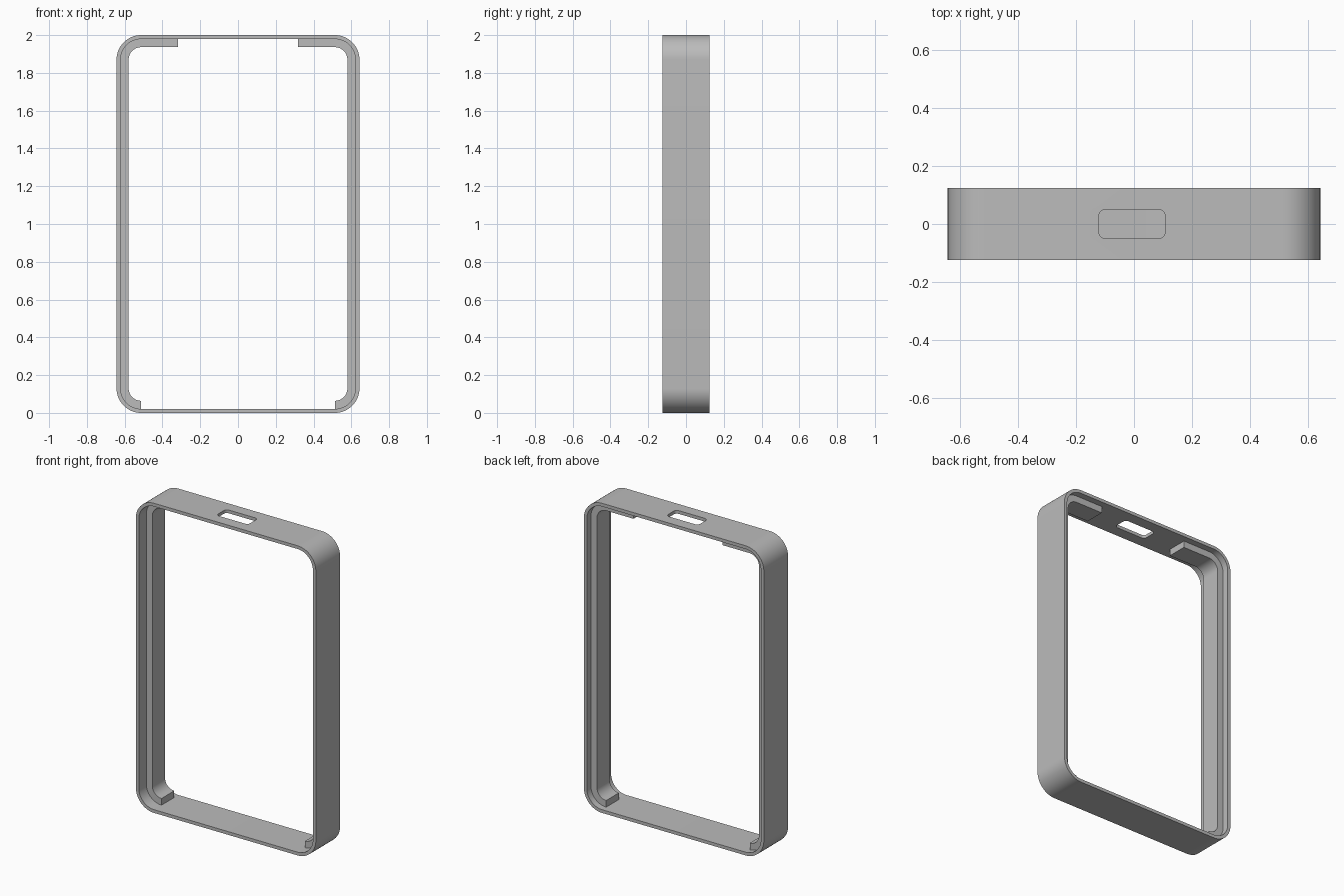
import bpy, bmesh, math

HALF_W, HEIGHT, HALF_D = 0.643, 2.0, 0.124
WALL, LEDGE, RADIUS = 0.021, 0.043, 0.13
SEGMENTS = 16

old = bpy.data.objects.get("Cube")
if old:
    bpy.data.objects.remove(old, do_unlink=True)

grey = bpy.data.materials.new("plain grey")
grey.use_nodes = True
grey.diffuse_color = (0.5, 0.5, 0.5, 1)
grey.node_tree.nodes["Principled BSDF"].inputs["Base Color"].default_value = grey.diffuse_color


def arc(cx, cy, r, start):
    """Quarter circle, counter-clockwise from a start angle in degrees."""
    angles = [math.radians(start + 90 * i / SEGMENTS) for i in range(SEGMENTS + 1)]
    return [(cx + r * math.cos(a), cy + r * math.sin(a)) for a in angles]


def rounded_rect(x0, x1, y0, y1, r):
    return (arc(x1 - r, y0 + r, r, 270) + arc(x1 - r, y1 - r, r, 0)
            + arc(x0 + r, y1 - r, r, 90) + arc(x0 + r, y0 + r, r, 180))


def frame_loop(inset):
    return rounded_rect(-HALF_W + inset, HALF_W - inset, inset, HEIGHT - inset, RADIUS - inset)


def finish(bm, name):
    bmesh.ops.recalc_face_normals(bm, faces=bm.faces)
    mesh = bpy.data.meshes.new(name)
    bm.to_mesh(mesh)
    bm.free()
    obj = bpy.data.objects.new(name, mesh)
    mesh.materials.append(grey)
    bpy.context.collection.objects.link(obj)
    return obj


def band(name, outer, inner, y0, y1, closed):
    """Sweep a rectangular section between two matching outlines in XZ."""
    bm = bmesh.new()
    rings = [[bm.verts.new((x, y, z)) for x, z in loop]
             for loop, y in ((outer, y0), (inner, y0), (inner, y1), (outer, y1))]
    n = len(outer)
    for i in range(n if closed else n - 1):
        j = (i + 1) % n
        for k in range(4):
            a, b = rings[k], rings[(k + 1) % 4]
            bm.faces.new((a[i], a[j], b[j], b[i]))
    if not closed:
        for end in (0, -1):
            bm.faces.new([ring[end] for ring in rings])
    return finish(bm, name)


def activate(obj):
    bpy.ops.object.select_all(action='DESELECT')
    obj.select_set(True)
    bpy.context.view_layer.objects.active = obj


# Outer wall
frame = band("outer_frame", frame_loop(0), frame_loop(WALL), -HALF_D, HALF_D, True)

# Rounded slot through the top wall
bm = bmesh.new()
slot = bm.faces.new([bm.verts.new((x, y, HEIGHT - 0.1))
                     for x, y in rounded_rect(-0.121, 0.107, -0.05, 0.05, 0.022)])
top = bmesh.ops.extrude_face_region(bm, geom=[slot])["geom"]
bmesh.ops.translate(bm, vec=(0, 0, 0.2), verts=[v for v in top if isinstance(v, bmesh.types.BMVert)])
cutter = finish(bm, "slot_cutter")
cutter.hide_render = True
cut = frame.modifiers.new("slot", 'BOOLEAN')
cut.operation, cut.solver, cut.object = 'DIFFERENCE', 'EXACT', cutter
activate(frame)
bpy.ops.object.modifier_apply(modifier=cut.name)
bpy.data.objects.remove(cutter, do_unlink=True)


# Inner ledge: one side, wrapping its corners with a long tab at the top
def ledge_path(inset):
    right_side = frame_loop(inset)[:2 * (SEGMENTS + 1)]
    return right_side + [(0.318, HEIGHT - inset)]


ledge = band("inner_ledges", ledge_path(WALL), ledge_path(WALL + LEDGE), -0.048, 0.082, False)
activate(ledge)
mirror = ledge.modifiers.new("other side", 'MIRROR')
mirror.use_clip = False
bpy.ops.object.modifier_apply(modifier=mirror.name)

for obj in (frame, ledge):
    activate(obj)
    bpy.ops.object.shade_smooth_by_angle(angle=math.radians(30))
